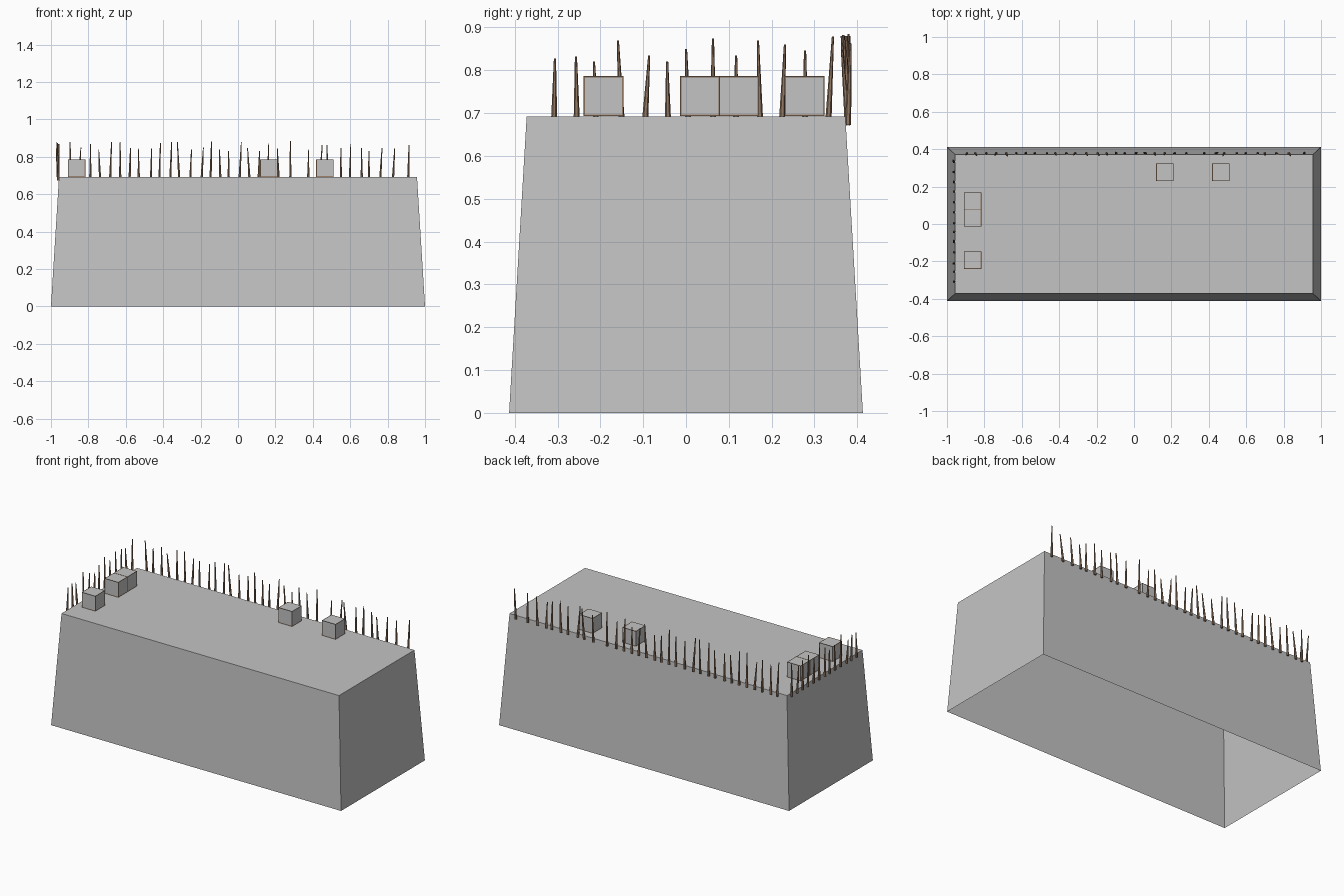
import bpy, bmesh, math, random
from mathutils import Vector

if "Cube" in bpy.data.objects:
    bpy.data.objects.remove(bpy.data.objects["Cube"])

random.seed(4)
TOP = 0.692


def material(name, rgb):
    m = bpy.data.materials.new(name)
    m.diffuse_color = (*rgb, 1)
    m.use_nodes = True
    m.node_tree.nodes["Principled BSDF"].inputs["Base Color"].default_value = m.diffuse_color
    return m


STONE = material("stone_grey", (0.55, 0.55, 0.55))
WOOD = material("wood_brown", (0.29, 0.19, 0.125))


def make_object(name, bm, mat):
    mesh = bpy.data.meshes.new(name)
    bm.to_mesh(mesh)
    bm.free()
    mesh.materials.append(mat)
    ob = bpy.data.objects.new(name, mesh)
    bpy.context.collection.objects.link(ob)
    return ob


def cube(name, size, centre, mat):
    bm = bmesh.new()
    bmesh.ops.create_cube(bm, size=size)
    ob = make_object(name, bm, mat)
    ob.location = centre
    return ob


# Sloped platform, open underneath
bm = bmesh.new()
bmesh.ops.create_cube(bm, size=2)
for v in bm.verts:
    upper = v.co.z > 0
    v.co.x *= 0.957 if upper else 1.0
    v.co.y *= 0.372 if upper else 0.413
    v.co.z = TOP if upper else 0
bmesh.ops.delete(bm, geom=[f for f in bm.faces if f.normal.z < -0.5], context='FACES_ONLY')
make_object("platform", bm, STONE)

# Crates: grey block with a wooden frame along every edge
for x, y in [(-0.863, -0.193), (-0.863, 0.033), (-0.863, 0.123), (0.165, 0.277), (0.465, 0.277)]:
    centre = (x, y, TOP + 0.048)
    cube("crate_block", 0.091, centre, STONE)
    frame = cube("crate_frame", 0.09, centre, WOOD)
    mod = frame.modifiers.new("frame", 'WIREFRAME')
    mod.thickness = 0.006
    mod.offset = 0
    mod.use_even_offset = True


def add_stake(bm, foot, tip, sides=6):
    """Tapered stake from foot to tip."""
    foot, tip = Vector(foot), Vector(tip)
    axis = tip - foot
    made = bmesh.ops.create_cone(bm, cap_ends=True, segments=sides, radius1=0.0075,
                                 radius2=0.0025, depth=axis.length)
    turn = Vector((0, 0, 1)).rotation_difference(axis)
    for v in made["verts"]:
        v.co = turn @ v.co + (foot + tip) / 2


# Palisade along the back: foot x, tip x, tip height
back_row = [
    (-.893, -.898, .88), (-.85, -.84, .85), (-.79, -.788, .868), (-.737, -.745, .84),
    (-.684, -.676, .88), (-.63, -.63, .88), (-.58, -.575, .847), (-.53, -.533, .845),
    (-.465, -.462, .845), (-.42, -.415, .874), (-.362, -.355, .88), (-.314, -.324, .88),
    (-.255, -.249, .84), (-.195, -.185, .85), (-.147, -.142, .882), (-.094, -.099, .84),
    (-.05, -.05, .83), (.008, .018, .88), (.062, .051, .847), (.11, .115, .83),
    (.164, .162, .87), (.218, .21, .847), (.28, .28, .885), (.375, .378, .84),
    (.438, .45, .863), (.482, .475, .863), (.55, .55, .847), (.598, .603, .868),
    (.662, .66, .847), (.7, .7, .83), (.76, .77, .847), (.828, .838, .847),
    (.91, .914, .863)]
bm = bmesh.new()
for a, b, z in back_row:
    add_stake(bm, (a, 0.378, 0.672), (b, random.uniform(0.362, 0.386), z))
make_object("back_palisade", bm, WOOD)

# Palisade along the left end: foot y, tip y, tip height
left_row = [
    (-.308, -.306, .827), (-.255, -.257, .832), (-.21, -.215, .82), (-.15, -.159, .869),
    (-.096, -.086, .834), (-.042, -.044, .82), (.005, 0, .85), (.063, .063, .874),
    (.117, .117, .834), (.173, .168, .869), (.224, .231, .86), (.278, .278, .846),
    (.332, .343, .879)]
bm = bmesh.new()
for a, b, z in left_row:
    add_stake(bm, (-0.962, a, 0.674), (random.uniform(-0.975, -0.955), b, z))
make_object("left_palisade", bm, WOOD)
